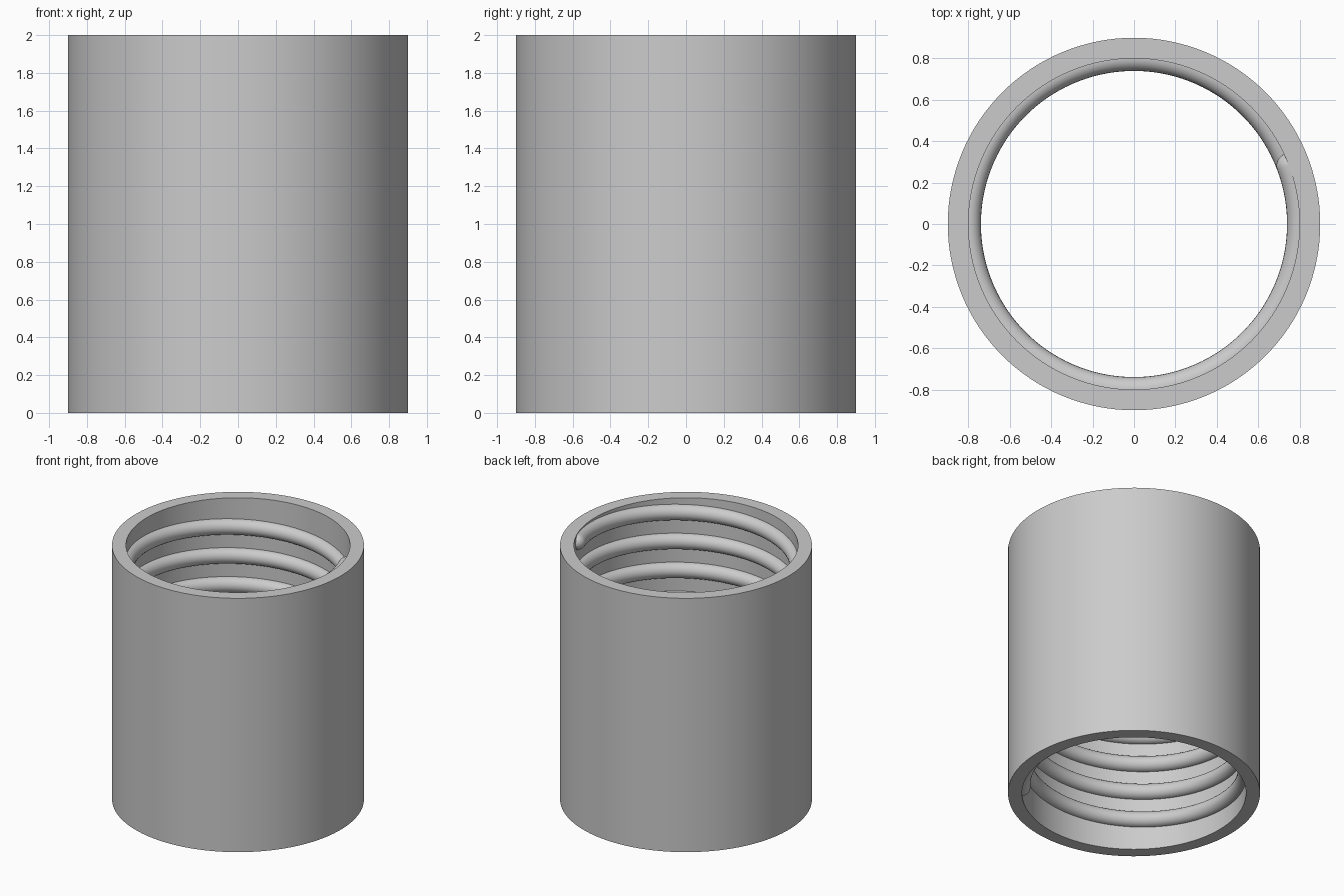
import bpy, bmesh
from math import sin, cos, pi, radians, sqrt

cube = bpy.data.objects.get("Cube")
if cube:
    bpy.data.objects.remove(cube)

HEIGHT, OUTER, INNER = 2.0, 0.9, 0.8
THREAD_R, PITCH, TOP_Z, TOP_ANGLE = 0.06, 0.228, 1.938, radians(25)
TURNS = 8.2

grey = bpy.data.materials.new("plain_grey")
grey.use_nodes = True
grey.diffuse_color = (0.6, 0.6, 0.6, 1)
grey.node_tree.nodes["Principled BSDF"].inputs["Base Color"].default_value = grey.diffuse_color


def sweep(name, sections, closed):
    """Bridge a list of equal closed sections into a solid."""
    bm = bmesh.new()
    rings = [[bm.verts.new(p) for p in s] for s in sections]
    n = len(rings[0])
    pairs = list(zip(rings, rings[1:]))
    if closed:
        pairs.append((rings[-1], rings[0]))
    for a, b in pairs:
        for i in range(n):
            j = (i + 1) % n
            bm.faces.new((a[i], a[j], b[j], b[i]))
    if not closed:
        bm.faces.new(rings[0])
        bm.faces.new(rings[-1])
    bmesh.ops.recalc_face_normals(bm, faces=bm.faces)
    mesh = bpy.data.meshes.new(name)
    bm.to_mesh(mesh)
    bm.free()
    mesh.materials.append(grey)
    obj = bpy.data.objects.new(name, mesh)
    bpy.context.collection.objects.link(obj)
    bpy.ops.object.select_all(action="DESELECT")
    obj.select_set(True)
    bpy.context.view_layer.objects.active = obj
    bpy.ops.object.shade_smooth_by_angle(angle=radians(35))
    return obj


def polar(r, a, z):
    return (r * cos(a), r * sin(a), z)


# Outer sleeve: a rectangular wall section turned about the axis
wall = [(OUTER, 0), (OUTER, HEIGHT), (INNER, HEIGHT), (INNER, 0)]
SIDES = 128
sweep("sleeve", [[polar(r, 2 * pi * k / SIDES, z) for r, z in wall]
                 for k in range(SIDES)], True)

# Internal right-hand thread: half-round bead with domed ends
length = TURNS * 2 * pi * INNER
dome = [THREAD_R * (1 - cos(pi / 2 * k / 6)) for k in range(6)]
dome[0] = THREAD_R * 0.005
steps = int(TURNS * SIDES)
body = [THREAD_R + (length - 2 * THREAD_R) * k / steps for k in range(steps + 1)]
stations = dome + body + [length - d for d in reversed(dome)]

sections = []
for s in stations:
    end = max(0, 1 - min(s, length - s) / THREAD_R)
    radius = THREAD_R * sqrt(1 - end * end)
    back = (length - s) / INNER
    angle, z = TOP_ANGLE - back, TOP_Z - PITCH * back / (2 * pi)
    arc = [pi * i / 12 for i in range(13)]
    section = [polar(INNER - radius * sin(t), angle, z + radius * cos(t)) for t in arc]
    # root edge sunk slightly into the wall
    section += [polar(INNER + 0.01, angle, z + f * radius) for f in (-1, 1)]
    sections.append(section)
sweep("inner_thread", sections, False)
